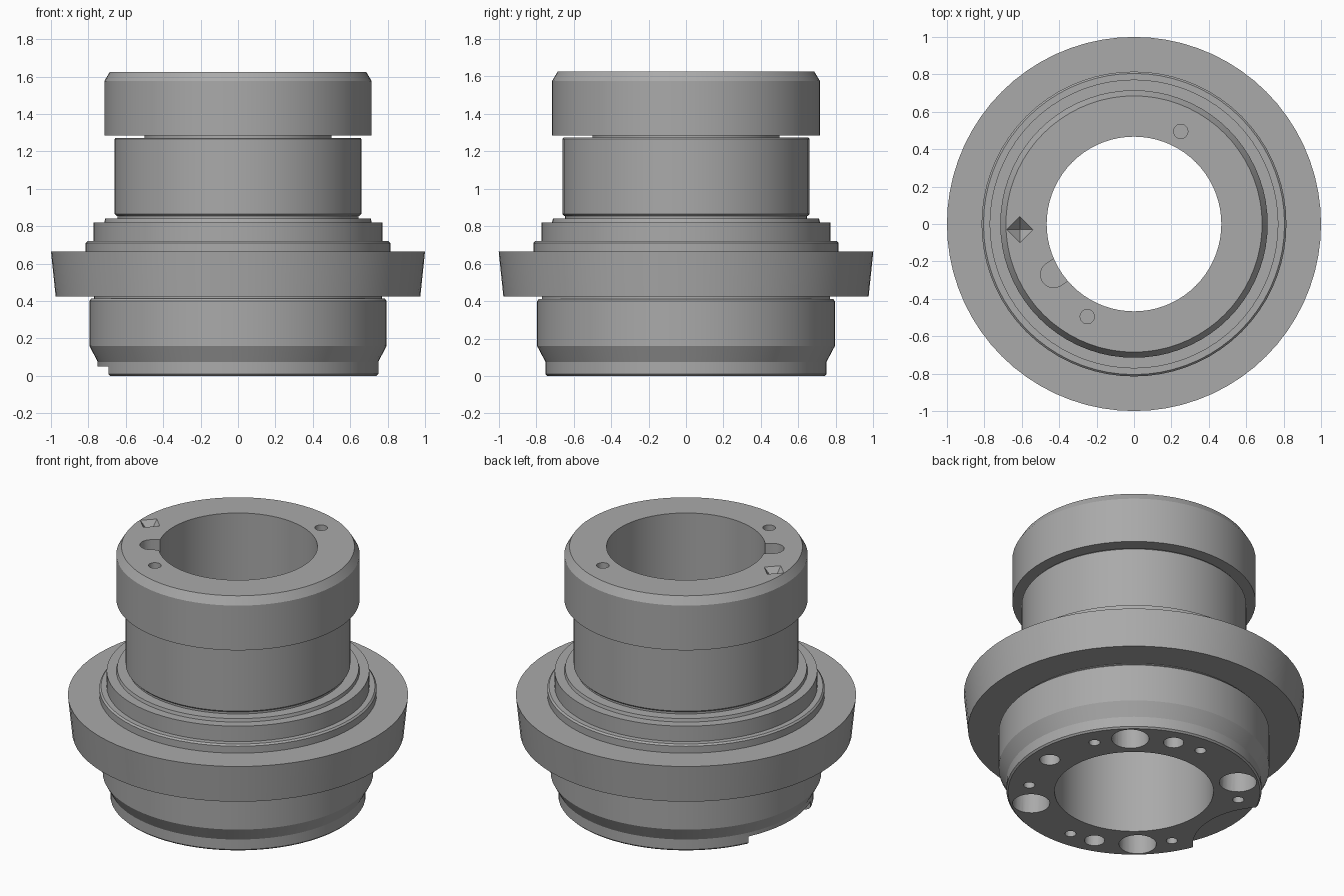
import bpy, bmesh, math
from math import cos, sin, pi, radians
from mathutils import Vector, Matrix

cube = bpy.data.objects.get("Cube")
if cube:
    bpy.data.objects.remove(cube)

SEGMENTS = 72
BORE = 0.467

steel = bpy.data.materials.new("steel grey")
steel.use_nodes = True
GREY = (0.4, 0.4, 0.4, 1)
steel.diffuse_color = GREY
steel.node_tree.nodes["Principled BSDF"].inputs["Base Color"].default_value = GREY


def finish(bm, name):
    bmesh.ops.recalc_face_normals(bm, faces=bm.faces)
    mesh = bpy.data.meshes.new(name)
    bm.to_mesh(mesh)
    bm.free()
    mesh.materials.append(steel)
    obj = bpy.data.objects.new(name, mesh)
    bpy.context.collection.objects.link(obj)
    return obj


def ring(name, outline):
    """Turn an outer (radius, height) outline into a ring around the bore."""
    profile = [(BORE, outline[0][1])] + outline + [(BORE, outline[-1][1])]
    bm = bmesh.new()
    verts = [bm.verts.new((r, 0, z)) for r, z in profile]
    edges = [bm.edges.new((verts[i - 1], v)) for i, v in enumerate(verts)]
    bmesh.ops.spin(bm, geom=verts + edges, cent=(0, 0, 0), axis=(0, 0, 1),
                   angle=2 * pi, steps=SEGMENTS)
    bmesh.ops.remove_doubles(bm, verts=bm.verts, dist=1e-4)
    return finish(bm, name)


def add_prism(bm, centres, radius, z0, z1, sides=24):
    """Add the hull of upright cylinders standing on the given centres."""
    verts = [bm.verts.new((x + radius * cos(2 * pi * i / sides),
                           y + radius * sin(2 * pi * i / sides), z))
             for x, y in centres for z in (z0, z1) for i in range(sides)]
    hull = bmesh.ops.convex_hull(bm, input=verts)
    bmesh.ops.delete(bm, geom=hull["geom_interior"], context="VERTS")


def cut(target, bm):
    cutter = finish(bm, "cutter")
    cutter.hide_render = True
    mod = target.modifiers.new("cut", "BOOLEAN")
    mod.operation = "DIFFERENCE"
    mod.solver = "EXACT"
    mod.object = cutter
    bpy.context.view_layer.objects.active = target
    bpy.ops.object.modifier_apply(modifier=mod.name)
    bpy.data.objects.remove(cutter)


# Turned parts, from the bottom up
base = ring("base_body", [(0.74, 0), (0.75, 0.01), (0.75, 0.075), (0.795, 0.16),
                          (0.795, 0.4), (0.785, 0.412), (0.77, 0.412), (0.77, 0.425)])
flange = ring("flange", [(0.975, 0.425), (1.0, 0.665)])
shoulder = ring("stepped_shoulder", [(0.815, 0.665), (0.815, 0.71), (0.805, 0.72),
                                     (0.772, 0.72), (0.772, 0.82), (0.715, 0.82),
                                     (0.71, 0.84), (0.645, 0.84), (0.645, 0.855)])
neck = ring("neck", [(0.65, 0.855), (0.66, 0.865), (0.66, 1.265), (0.655, 1.272),
                     (0.5, 1.272), (0.5, 1.285)])
collar = ring("top_collar", [(0.715, 1.285), (0.715, 1.575), (0.685, 1.625)])

# Bolt and dowel holes in the underside: radius, angles around the bolt circle
bm = bmesh.new()
for radius, angles in ((0.11, (48, 130, 228, 307)),
                       (0.06, (72, 252, 357)),
                       (0.033, (28, 89, 149, 209, 267, 327))):
    for a in map(radians, angles):
        add_prism(bm, [(0.62 * cos(a), 0.62 * sin(a))], radius, -0.1, 0.25)
cut(base, bm)

# Curved relief at the lower edge
bm = bmesh.new()
add_prism(bm, [(-1.0, 0.03)], 0.44, -0.1, 0.05, 64)
cut(base, bm)

# Dowel holes and key slot in the top face
bm = bmesh.new()
for side in (1, -1):
    add_prism(bm, [(0.25 * side, 0.495 * side)], 0.038, 1.5, 1.7)
add_prism(bm, [(-0.43, -0.27), (-0.34, -0.21)], 0.07, 1.5, 1.7)
cut(collar, bm)

# Pyramid-shaped index mark sunk into the top face
bm = bmesh.new()
bmesh.ops.create_cone(bm, cap_ends=True, segments=4, radius1=0, radius2=0.14, depth=0.14,
                      matrix=Matrix.Translation(Vector((-0.61, -0.03, 1.625))))
cut(collar, bm)

# Smooth the round walls, keep the turned edges crisp
for part in (base, flange, shoulder, neck, collar):
    bpy.ops.object.select_all(action="DESELECT")
    part.select_set(True)
    bpy.context.view_layer.objects.active = part
    bpy.ops.object.shade_smooth_by_angle(angle=radians(25))
